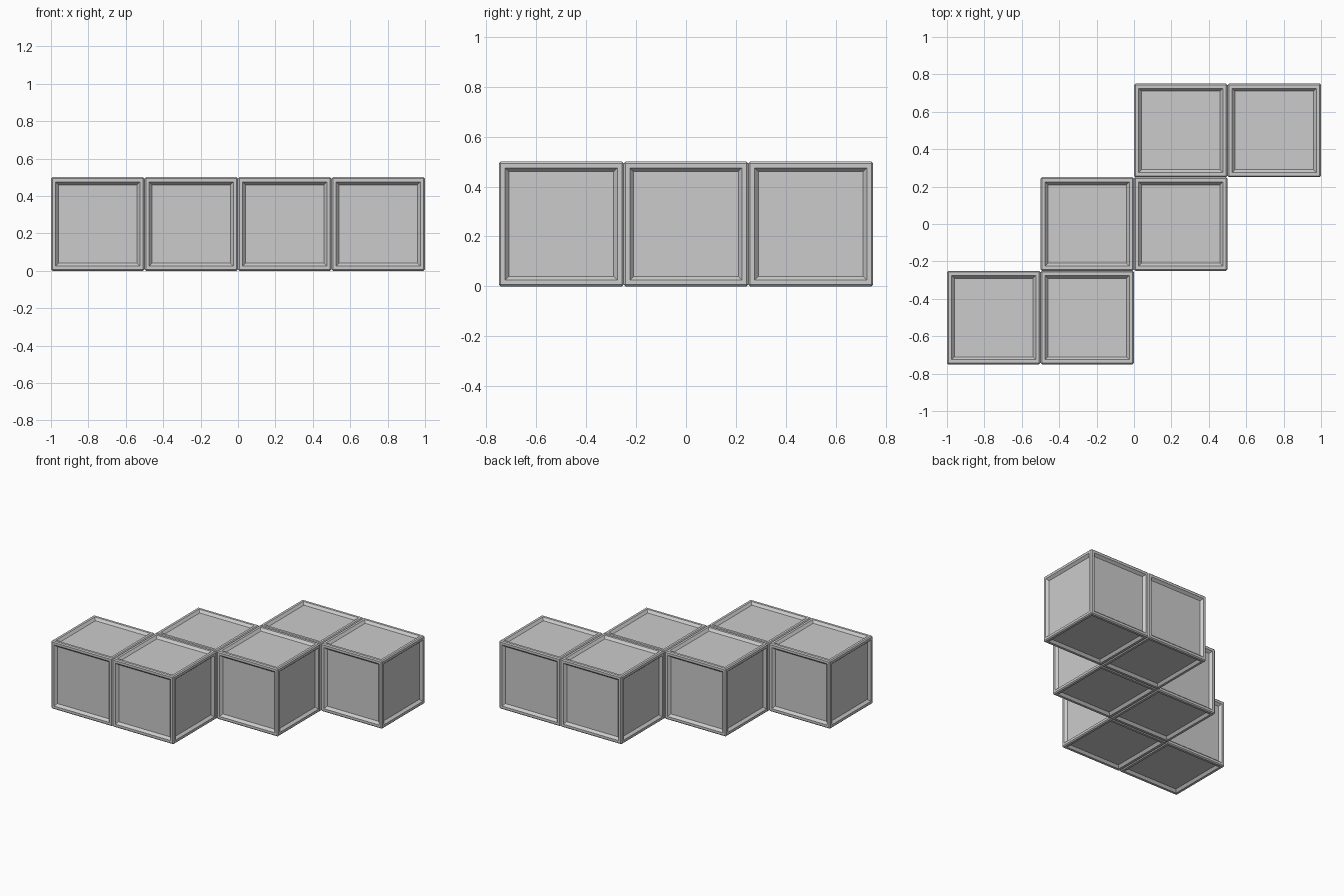
import bpy, bmesh

if "Cube" in bpy.data.objects:
    bpy.data.objects.remove(bpy.data.objects["Cube"])

SIZE = 0.5


def crate_mesh():
    """Cube with chamfered edges and a recessed panel on every side."""
    bm = bmesh.new()
    bmesh.ops.create_cube(bm, size=SIZE)
    # thin chamfer along all edges
    bmesh.ops.bevel(bm, geom=bm.edges[:], offset=0.007, segments=1,
                    affect='EDGES', profile=0.5)
    panels = [f for f in bm.faces if f.calc_area() > 0.1]
    # flat frame, then sloped recess
    bmesh.ops.inset_individual(bm, faces=panels, thickness=0.025, depth=0)
    bmesh.ops.inset_individual(bm, faces=panels, thickness=0.022, depth=0)
    for f in panels:
        bmesh.ops.translate(bm, verts=f.verts[:], vec=f.normal * -0.018)
    bmesh.ops.recalc_face_normals(bm, faces=bm.faces[:])
    mesh = bpy.data.meshes.new("panelled_cube")
    bm.to_mesh(mesh)
    bm.free()
    return mesh


mesh = crate_mesh()

# three staggered pairs of cubes, stepping right towards the back
for row in range(3):
    for col in range(2):
        ob = bpy.data.objects.new(f"cube_row{row + 1}_{col + 1}", mesh)
        ob.location = (-0.75 + SIZE * (row + col), SIZE * (row - 1), SIZE / 2)
        bpy.context.collection.objects.link(ob)
